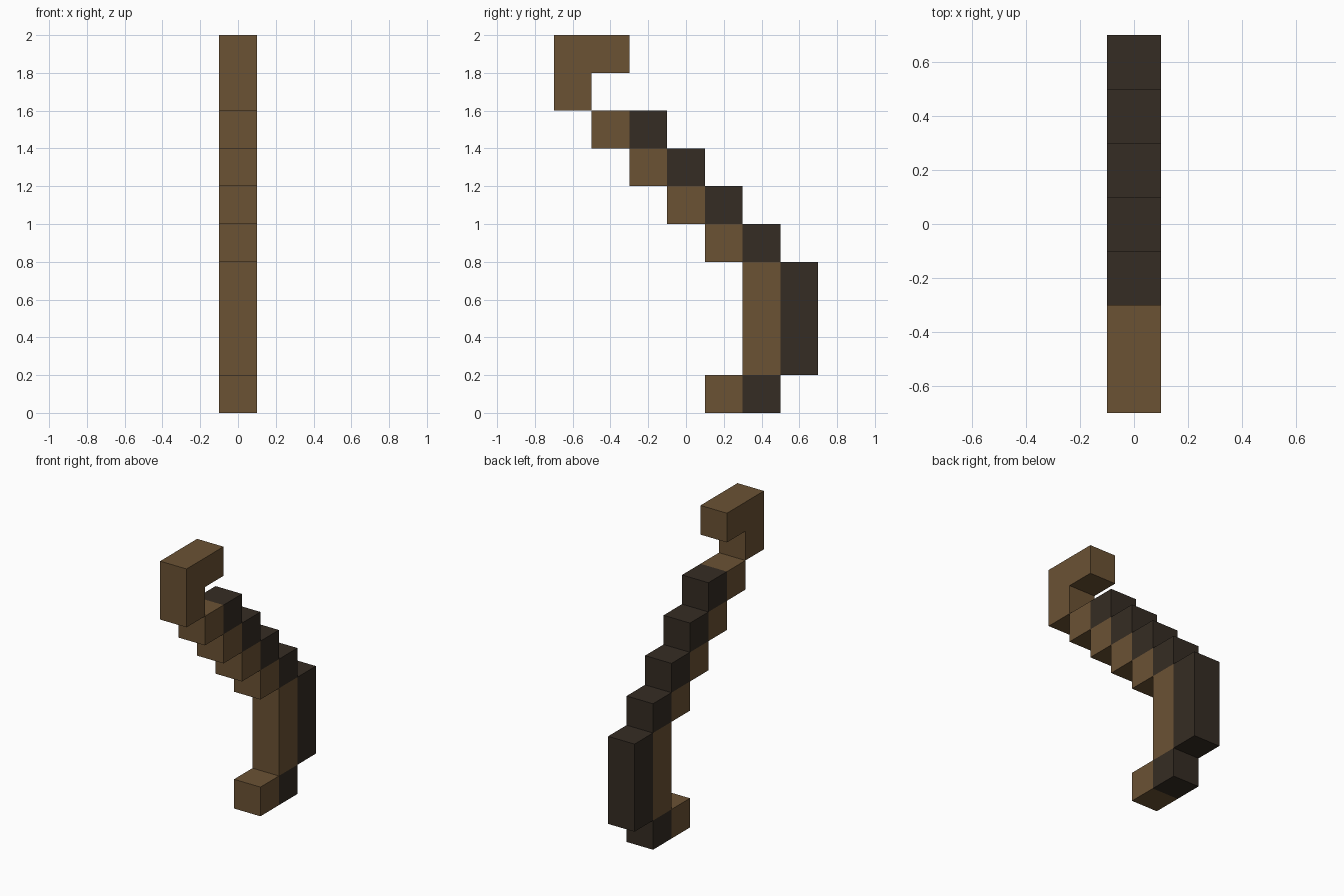
import bpy
import bmesh

cube = bpy.data.objects.get("Cube")
if cube:
    bpy.data.objects.remove(cube, do_unlink=True)

U = 0.2  # edge length of one block


def make_material(name, colour):
    mat = bpy.data.materials.new(name)
    mat.use_nodes = True
    mat.diffuse_color = colour
    mat.node_tree.nodes["Principled BSDF"].inputs["Base Color"].default_value = colour
    return mat


light = make_material("light_wood", (0.147, 0.084, 0.034, 1))
dark = make_material("dark_wood", (0.0356, 0.0252, 0.0168, 1))


def extrude_profile(name, points, mat):
    """Extrude a side outline of (y, z) points to one block of width in x."""
    bm = bmesh.new()
    face = bm.faces.new([bm.verts.new((-U / 2, y, z)) for y, z in points])
    result = bmesh.ops.extrude_face_region(bm, geom=[face])
    verts = [v for v in result["geom"] if isinstance(v, bmesh.types.BMVert)]
    bmesh.ops.translate(bm, verts=verts, vec=(U, 0, 0))
    bmesh.ops.recalc_face_normals(bm, faces=bm.faces)
    mesh = bpy.data.meshes.new(name)
    bm.to_mesh(mesh)
    bm.free()
    mesh.materials.append(mat)
    obj = bpy.data.objects.new(name, mesh)
    bpy.context.collection.objects.link(obj)


def block_pair(name, y, z, height=U):
    """A light front block with a dark block behind it."""
    for part, y0, mat in (("front", y, light), ("back", y + U, dark)):
        outline = [(y0, z), (y0 + U, z), (y0 + U, z + height), (y0, z + height)]
        extrude_profile(f"{name}_{part}", outline, mat)


# Foot and upright grip
block_pair("foot", 0.1, 0.0)
block_pair("grip", 0.3, 0.2, height=0.6)

# Four steps climbing towards the front
for i in range(4):
    block_pair(f"step_{i + 1}", 0.1 - U * i, 0.8 + U * i)

# L-shaped hook at the top
extrude_profile("top_hook", [(-0.7, 1.6), (-0.5, 1.6), (-0.5, 1.8),
                             (-0.3, 1.8), (-0.3, 2.0), (-0.7, 2.0)], light)
